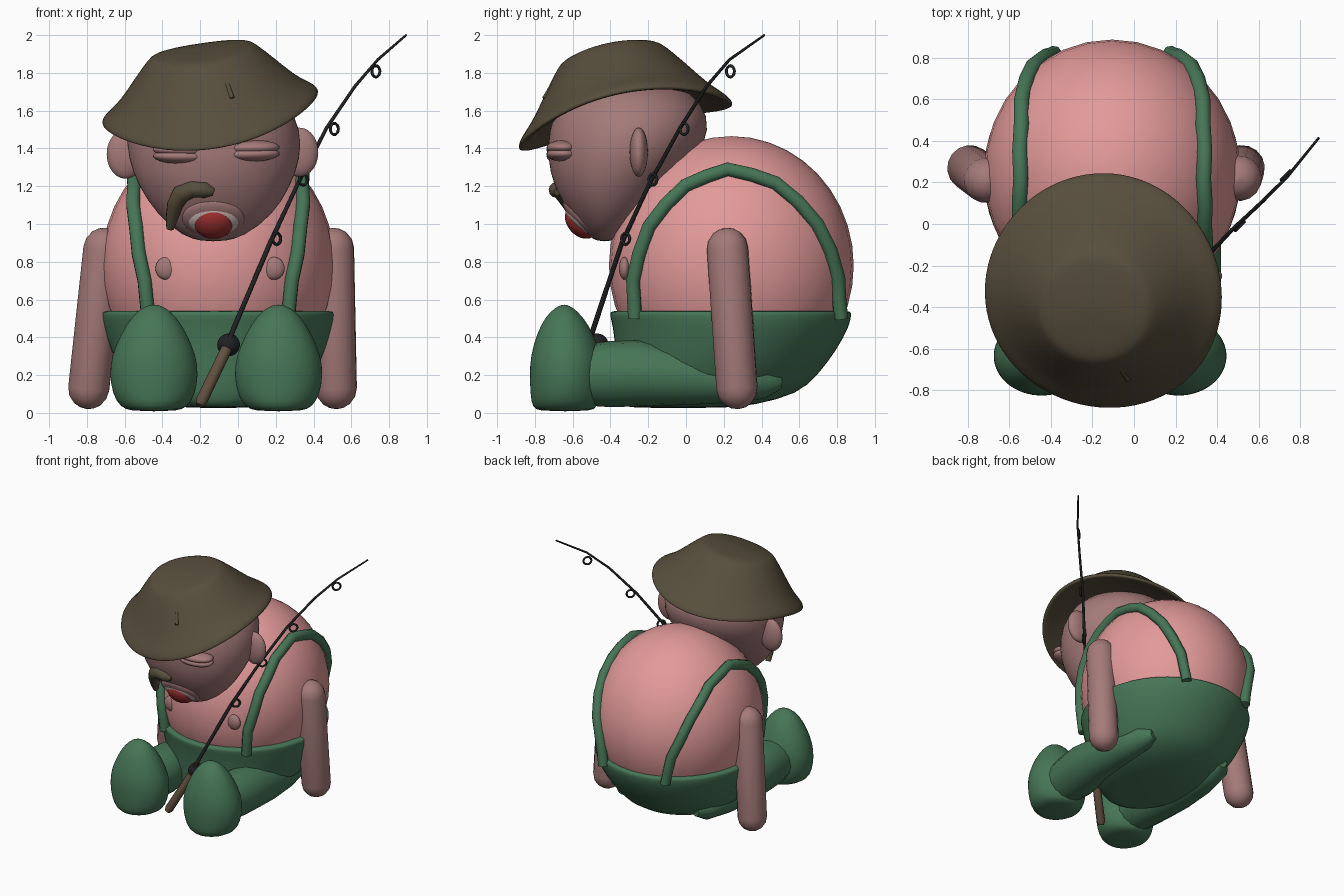
import bpy, bmesh, math
from mathutils import Vector, Matrix

if "Cube" in bpy.data.objects:
    bpy.data.objects.remove(bpy.data.objects["Cube"])

def mat(name, rgb):
    m = bpy.data.materials.new(name)
    m.diffuse_color = (*rgb, 1)
    m.use_nodes = True
    m.node_tree.nodes["Principled BSDF"].inputs["Base Color"].default_value = m.diffuse_color
    return m

PINK = mat("belly_pink", (0.77, 0.325, 0.325))
SKIN = mat("dusky_skin", (0.37, 0.195, 0.19))
GREEN = mat("wader_green", (0.062, 0.18, 0.094))
HAT = mat("olive_brown", (0.095, 0.075, 0.045))
RED = mat("tongue_red", (0.33, 0.028, 0.028))
TEETH = mat("teeth_cream", (0.62, 0.5, 0.47))
BLACK = mat("rod_black", (0.015, 0.015, 0.016))
WOOD = mat("handle_brown", (0.12, 0.08, 0.05))
CX = -0.105  # body mid plane

def finish(bm, name, m, sub=0):
    bmesh.ops.recalc_face_normals(bm, faces=bm.faces)
    for f in bm.faces:
        f.smooth = True
    me = bpy.data.meshes.new(name)
    bm.to_mesh(me)
    bm.free()
    me.materials.append(m)
    ob = bpy.data.objects.new(name, me)
    bpy.context.collection.objects.link(ob)
    if sub:
        mod = ob.modifiers.new("smooth", 'SUBSURF')
        mod.levels = mod.render_levels = sub
    return ob

def loft(name, rings, m, sub=1, n=32, shape=None, matrix=None):
    """Stack of ellipses (z, cx, cy, rx, ry)."""
    bm = bmesh.new()
    prev = None
    for k, (z, cx, cy, rx, ry) in enumerate(rings):
        row = []
        for i in range(n):
            a = math.tau * i / n
            v = Vector((cx + rx * math.cos(a), cy + ry * math.sin(a), z))
            row.append(bm.verts.new(shape(v) if shape else v))
        if prev:
            for i in range(n):
                j = (i + 1) % n
                bm.faces.new((prev[i], prev[j], row[j], row[i]))
        if k in (0, len(rings) - 1):
            bm.faces.new(row)
        prev = row
    if matrix:
        bm.transform(matrix)
    return finish(bm, name, m, sub)

def ball(name, loc, scale, m, rx=0, ry=0):
    bm = bmesh.new()
    bmesh.ops.create_uvsphere(bm, u_segments=32, v_segments=20, radius=1)
    rot = Matrix.Rotation(math.radians(ry), 4, 'Y') @ Matrix.Rotation(math.radians(rx), 4, 'X')
    bm.transform(Matrix.Translation(loc) @ rot @ Matrix.Diagonal((*scale, 1)))
    return finish(bm, name, m)

def tube(name, pts, m, res=4):
    """Round tube through (x, y, z, radius) points."""
    cu = bpy.data.curves.new(name, 'CURVE')
    cu.dimensions = '3D'
    cu.bevel_depth = 1
    cu.bevel_resolution = res
    cu.use_fill_caps = True
    sp = cu.splines.new('POLY')
    sp.points.add(len(pts) - 1)
    for p, q in zip(sp.points, pts):
        p.co = (*q[:3], 1)
        p.radius = q[3]
    cu.materials.append(m)
    ob = bpy.data.objects.new(name, cu)
    bpy.context.collection.objects.link(ob)
    bpy.ops.object.select_all(action='DESELECT')
    bpy.context.view_layer.objects.active = ob
    ob.select_set(True)
    bpy.ops.object.convert(target='MESH')
    bpy.ops.object.shade_smooth_by_angle(angle=math.radians(50))
    return ob

def capsule(name, p, q, r, m):
    p, q = Vector(p), Vector(q)
    d = (q - p).normalized()
    angs = [math.radians(a) for a in (88, 70, 50, 25, 0)]
    pts = [(*(p - d * r * math.sin(a)), r * math.cos(a)) for a in angs]
    pts += [(*(q + d * r * math.sin(a)), r * math.cos(a)) for a in reversed(angs)]
    return tube(name, pts, m, 6)

def ring(name, loc, normal, R, r, m):
    bm = bmesh.new()
    n, k = 16, 6
    g = [[bm.verts.new(((R + r * math.cos(b)) * math.cos(a), (R + r * math.cos(b)) * math.sin(a), r * math.sin(b)))
          for b in (math.tau * j / k for j in range(k))] for a in (math.tau * i / n for i in range(n))]
    for i in range(n):
        for j in range(k):
            bm.faces.new((g[i][j], g[(i + 1) % n][j], g[(i + 1) % n][(j + 1) % k], g[i][(j + 1) % k]))
    q = Vector((0, 0, 1)).rotation_difference(Vector(normal))
    bm.transform(Matrix.Translation(loc) @ q.to_matrix().to_4x4())
    return finish(bm, name, m)

# Torso
BC, BR = Vector((CX, 0.24, 0.78)), Vector((0.618, 0.648, 0.685))
ball("torso", BC, BR, PINK)

# Trousers with a crisp waist rim
waist = [(0.025, .14, -.3, .2), (0.04, .3, -.34, .36), (.1, .43, -.36, .6), (.2, .51, -.37, .7),
         (.33, .57, -.375, .8), (.46, .615, -.39, .87), (.525, .625, -.41, .88), (.54, .62, -.4, .875),
         (.54, .56, -.35, .81)]
loft("trousers", [(z, CX, (a + b) / 2, rx, (b - a) / 2) for z, rx, a, b in waist], GREEN)

# Braces, legs, feet, nipples on both sides
strap = [(.37, -.27, .5), (.39, -.28, .7), (.42, -.18, .98), (.44, 0, 1.2), (.44, .22, 1.29),
         (.43, .47, 1.21), (.39, .67, .99), (.32, .8, .72), (.28, .82, .5)]
mids = [tuple((a + b) / 2 for a, b in zip(p, q)) for p, q in zip(strap, strap[1:])]
strap = sorted(strap + mids, key=lambda p: math.atan2(p[2] - .5, p[1] - .24), reverse=True)
leg = [(.33, -.55, .2, .16), (.335, -.4, .205, .175), (.35, -.25, .21, .175), (.37, -.05, .195, .155),
       (.37, .2, .175, .125), (.35, .42, .165, .09), (.33, .5, .165, .04)]
foot = [(.008, .12, -.78, -.5), (.03, .18, -.815, -.47), (.1, .22, -.825, -.45), (.2, .236, -.828, -.442),
        (.3, .226, -.825, -.445), (.42, .175, -.79, -.49), (.51, .118, -.745, -.545), (.56, .06, -.69, -.6),
        (.573, .015, -.655, -.635)]
for s, side in ((-1, "left"), (1, "right")):
    pts = []
    for o, y, z in strap:
        d = Vector((s * o, y - BC.y, z - BC.z))
        q = math.sqrt(sum((d[i] / BR[i]) ** 2 for i in range(3)))
        p = BC + d * max(1, 1.02 / q)
        pts.append((*p, 0.039))
    tube(side + "_brace", pts, GREEN, 2)
    tube(side + "_leg", [(CX + s * o, y, z, r) for o, y, z, r in leg], GREEN, 6)
    loft(side + "_foot", [(z, -.115 + s * .33, (a + b) / 2, rx, (b - a) / 2) for z, rx, a, b in foot], GREEN)
    ball(side + "_nipple", (-.095 + s * .285, -.325, .765), (.057, .03, .06), SKIN)
    # Ears and closed eyelids (upper and lower lid) follow the head roll
    ball(side + "_ear", (-.135 + s * .46, -.25, 1.375 + s * .005), (.1, .048, .13), SKIN)
    for part, dz in (("upper_lid", .018), ("lower_lid", -.016)):
        ball(side + "_" + part, (-.115 + s * .19, -.65, 1.38 + s * .006 + dz), (.145, .088, .04), SKIN, 0, -s * 1)

# Arms
capsule("left_arm", (-.71, .21, .87), (-.79, .27, .13), .11, SKIN)
capsule("right_arm", (.505, .22, .87), (.52, .27, .13), .11, SKIN)

# Head
loft("head", [(.908, -.13, -.43, .05, .03), (.93, -.13, -.43, .16, .09), (1.05, -.12, -.41, .31, .205),
              (1.2, -.125, -.39, .405, .315), (1.35, -.125, -.335, .46, .4), (1.5, -.13, -.3, .465, .43),
              (1.64, -.15, -.29, .42, .385), (1.75, -.17, -.33, .3, .28), (1.78, -.17, -.33, .05, .05)], SKIN)

# Mouth with a skin lip, tongue, drooping moustache
ball("lip", (-.13, -.555, 1.03), (.165, .045, .135), SKIN, 43)
ball("mouth", (-.13, -.56, 1.02), (.14, .046, .105), TEETH, 43)
ball("tongue", (-.13, -.555, 1.01), (.108, .072, .1), RED, 43)
tube("moustache", [(-.13, -.68, 1.17, .02), (-.17, -.685, 1.18, .042), (-.24, -.675, 1.185, .045),
                   (-.3, -.645, 1.16, .05), (-.335, -.61, 1.1, .042), (-.35, -.575, 1.03, .033),
                   (-.36, -.55, .975, .02)], HAT)

# Floppy hat: lathed, saddle-bent brim, tilted forward and sideways
def saddle(v):
    v.z += 0.05 * (v.x ** 2 - v.y ** 2) / 0.33
    return v
tilt = Vector((0, 0, 1)).rotation_difference(Vector((-.15, -.21, 1))).to_matrix().to_4x4()
prof = [(.1, .1), (.4, .07), (.54, -.005), (.575, -.012), (.582, 0), (.57, .025), (.53, .06), (.475, .108),
        (.38, .228), (.29, .335), (.262, .354), (.2, .366), (.02, .376)]
loft("hat", [(h, 0, 0, r, r) for r, h in prof], HAT, n=40, shape=saddle,
     matrix=Matrix.Translation((-.14, -.33, 1.57)) @ tilt)
# Two eyelets with folds running up the crown
for i, (x, z) in enumerate(((-.15, 1.6), (-.02, 1.635))):
    ring("hat_eyelet_%d" % i, (x, -.765 + .02 * i, z), (0, -1, .4), .024, .01, HAT)
    tube("hat_fold_%d" % i, [(x - .01, -.75, z + .03, .012), (x - .04, -.70, z + .11, .014),
                             (x - .06, -.66, z + .17, .006)], HAT)

# Fishing rod
tube("rod_handle", [(-.205, -.625, .04, .02), (-.195, -.615, .06, .032), (-.06, -.515, .34, .03)], WOOD)
ball("reel", (-.05, -.47, .36), (.06, .06, .06), BLACK)
tube("rod", [(-.06, -.515, .34, .016), (-.03, -.495, .43, .014), (.17, -.34, .9, .012), (.32, -.19, 1.22, .011),
             (.47, -.03, 1.51, .01), (.62, .11, 1.73, .009), (.74, .23, 1.87, .008), (.89, .415, 2, .006)], BLACK, 2)
for i, p in enumerate(((.205, -.32, .922), (.345, -.175, 1.235), (.51, -.01, 1.503), (.73, .235, 1.808))):
    ring("line_guide_%d" % i, p, (1, -1, 0), .03, .008, BLACK)
